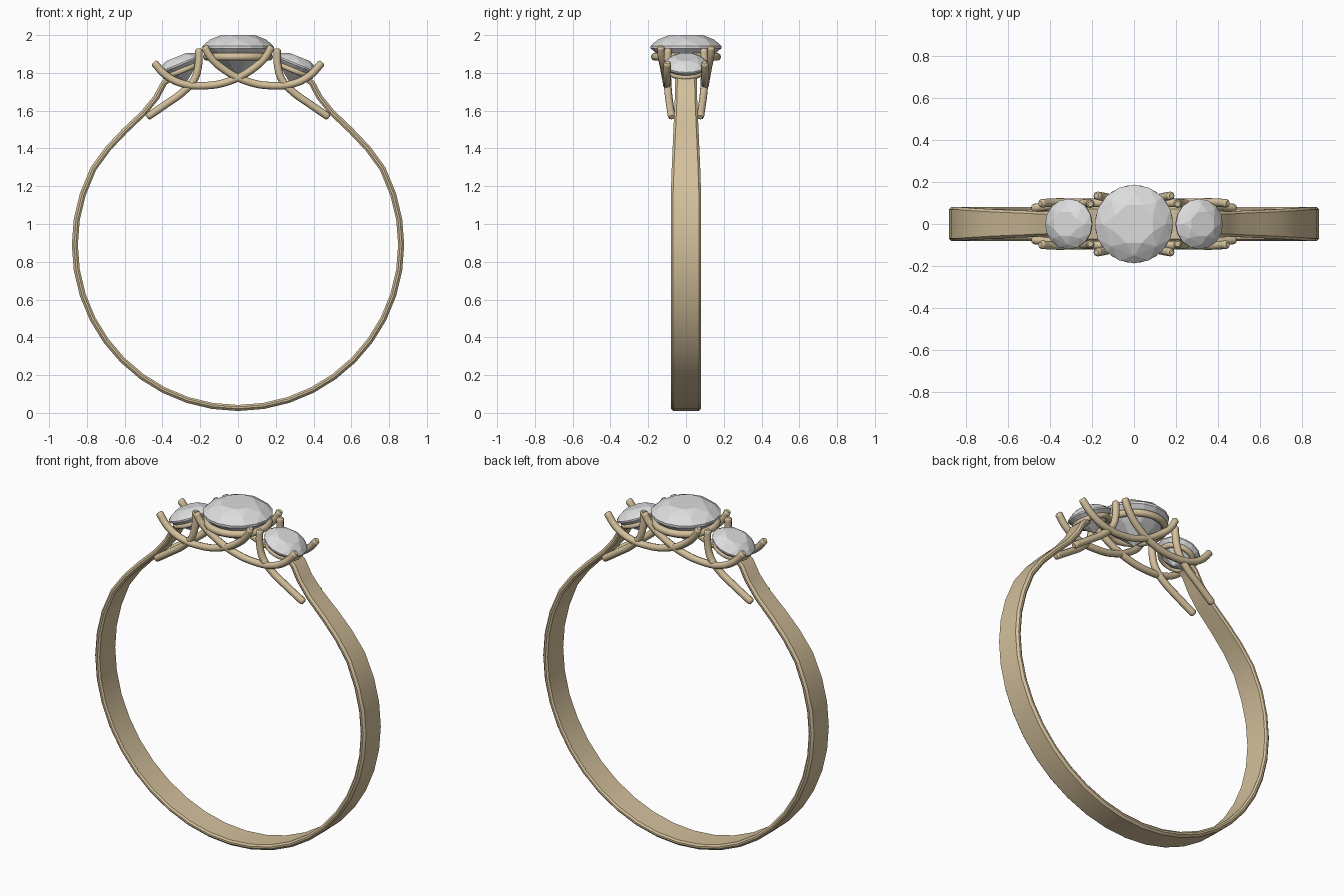
import bpy, bmesh
from math import sin, cos, pi, radians
from mathutils import Vector, Matrix

if "Cube" in bpy.data.objects:
    bpy.data.objects.remove(bpy.data.objects["Cube"])


def material(name, rgb, metallic=0.0):
    m = bpy.data.materials.new(name)
    m.diffuse_color = (*rgb, 1)
    m.use_nodes = True
    m.node_tree.nodes["Principled BSDF"].inputs["Base Color"].default_value = (*rgb, 1)
    return m


GOLD = material("pale gold", (0.66, 0.53, 0.33))
GEM = material("clear stone", (0.72, 0.72, 0.73))


def finish(ob, mat, angle=None):
    ob.data.materials.append(mat)
    if angle:
        bpy.ops.object.select_all(action="DESELECT")
        ob.select_set(True)
        bpy.context.view_layer.objects.active = ob
        bpy.ops.object.shade_smooth_by_angle(angle=radians(angle))
    return ob


def from_bmesh(name, bm, mat, angle=None):
    bmesh.ops.recalc_face_normals(bm, faces=bm.faces)
    me = bpy.data.meshes.new(name)
    bm.to_mesh(me)
    bm.free()
    ob = bpy.data.objects.new(name, me)
    bpy.context.collection.objects.link(ob)
    return finish(ob, mat, angle)


def wire(name, points, radius):
    """Round wire with domed tips through the points."""
    cu = bpy.data.curves.new(name, "CURVE")
    cu.dimensions = "3D"
    cu.bevel_depth, cu.bevel_resolution, cu.resolution_u = radius, 2, 5
    cu.use_fill_caps = True
    pts = [Vector(p) for p in points]
    # short tapered tips round off the ends
    a, b = (pts[0] - pts[1]).normalized(), (pts[-1] - pts[-2]).normalized()
    pts = [pts[0] + a * radius * 0.4] + pts + [pts[-1] + b * radius * 0.4]
    sp = cu.splines.new("BEZIER")
    sp.bezier_points.add(len(pts) - 1)
    for i, (bp, p) in enumerate(zip(sp.bezier_points, pts)):
        bp.co = p
        bp.handle_left_type = bp.handle_right_type = "AUTO"
        bp.radius = 0.65 if i in (0, len(pts) - 1) else 1
    ob = bpy.data.objects.new(name, cu)
    bpy.context.collection.objects.link(ob)
    bpy.ops.object.select_all(action="DESELECT")
    ob.select_set(True)
    bpy.context.view_layer.objects.active = ob
    bpy.ops.object.convert(target="MESH")
    return finish(bpy.context.object, GOLD, 50)


def stone(name, radius, place, crown, depth):
    """Round faceted stone: table, crown, girdle and pavilion as one hull."""
    bm = bmesh.new()
    # (sides, radius, height, turn)
    rings = [(8, 0.52, crown, 0.5), (8, 0.80, crown * 0.66, 0), (16, 1, 0.07, 0),
             (16, 1, 0, 0), (8, 0.62, -depth * 0.45, 0.5), (1, 0, -depth, 0)]
    for n, r, h, turn in rings:
        for i in range(n):
            a = 2 * pi * (i + turn) / n
            bm.verts.new((radius * r * cos(a), radius * r * sin(a), radius * h))
    bmesh.ops.convex_hull(bm, input=bm.verts)
    bm.transform(place)
    return from_bmesh(name, bm, GEM)


def seat(name, radius, tube, place, n=32, k=10):
    """Ring of wire under a stone."""
    bm = bmesh.new()
    grid = []
    for i in range(n):
        a = 2 * pi * i / n
        grid.append([bm.verts.new(((radius + tube * cos(b)) * cos(a),
                                   (radius + tube * cos(b)) * sin(a), tube * sin(b)))
                     for b in (2 * pi * j / k for j in range(k))])
    for i in range(n):
        for j in range(k):
            p, q, j2 = grid[i], grid[(i + 1) % n], (j + 1) % k
            bm.faces.new((p[j], q[j], q[j2], p[j2]))
    bm.transform(place)
    return from_bmesh(name, bm, GOLD, 50)


# Band: bevelled strap, round below, rising to the shoulders
lower = [(0.88 * sin(radians(9 * i)), 0.89 - 0.88 * cos(radians(9 * i))) for i in range(13)]
upper = [(0.78, 1.30), (0.70, 1.41), (0.61, 1.505), (0.51, 1.60), (0.445, 1.68),
         (0.405, 1.755), (0.37, 1.785)]
half = lower + upper
path = [(-x, z) for x, z in half[:0:-1]] + half
bm = bmesh.new()
loops = []
for i, (x, z) in enumerate(path):
    p, q = path[max(i - 1, 0)], path[min(i + 1, len(path) - 1)]
    t = Vector((q[0] - p[0], 0, q[1] - p[1])).normalized()
    out = Vector((t.z, 0, -t.x))
    w = 0.08 - 0.022 * min(1, max(0, (z - 1.2) / 0.5))
    section = [(w - 0.012, 0), (w, -0.012), (w, -0.022), (w - 0.008, -0.032)]
    section += [(-y, d) for y, d in reversed(section)]
    loops.append([bm.verts.new(Vector((x, y, z)) + out * d) for y, d in section])
for a, b in zip(loops, loops[1:]):
    for j in range(8):
        k = (j + 1) % 8
        bm.faces.new((a[j], b[j], b[k], a[k]))
bm.faces.new(loops[0])
bm.faces.new(loops[-1])
from_bmesh("band", bm, GOLD, 30)

# Centre stone and its seat
stone("centre_stone", 0.187, Matrix.Translation((0, 0, 1.93)), 0.375, 0.85)
seat("centre_seat", 0.165, 0.02, Matrix.Translation((0, 0, 1.885)))

for s, side in ((1, "left"), (-1, "right")):
    # Side stones lean outwards
    tilt = Matrix.Rotation(radians(22 * s), 4, "Y")
    stone(side + "_stone", 0.12, Matrix.Translation((0.308 * s, 0, 1.84)) @ tilt, 0.40, 0.8)
    seat(side + "_seat", 0.092, 0.015, Matrix.Translation((0.297 * s, 0, 1.812)) @ tilt)
    for f, end in ((-1, "front"), (1, "back")):
        # Sweeping prong from the side stone across to the far side of the centre stone
        wire(f"{side}_{end}_cross_prong",
             [(0.44 * s, 0.098 * f, 1.85), (0.385 * s, 0.102 * f, 1.79),
              (0.30 * s, 0.102 * f, 1.745), (0.18 * s, 0.10 * f, 1.732),
              (0.04 * s, 0.105 * f, 1.758), (-0.09 * s, 0.118 * f, 1.83),
              (-0.15 * s, 0.13 * f, 1.89), (-0.175 * s, 0.134 * f, 1.935)], 0.02)
        # Inner prong running down to the shoulder of the band
        wire(f"{side}_{end}_leg_prong",
             [(0.207 * s, 0.095 * f, 1.92), (0.21 * s, 0.098 * f, 1.84),
              (0.232 * s, 0.098 * f, 1.765), (0.29 * s, 0.094 * f, 1.70),
              (0.38 * s, 0.086 * f, 1.635), (0.475 * s, 0.076 * f, 1.57)], 0.02)
